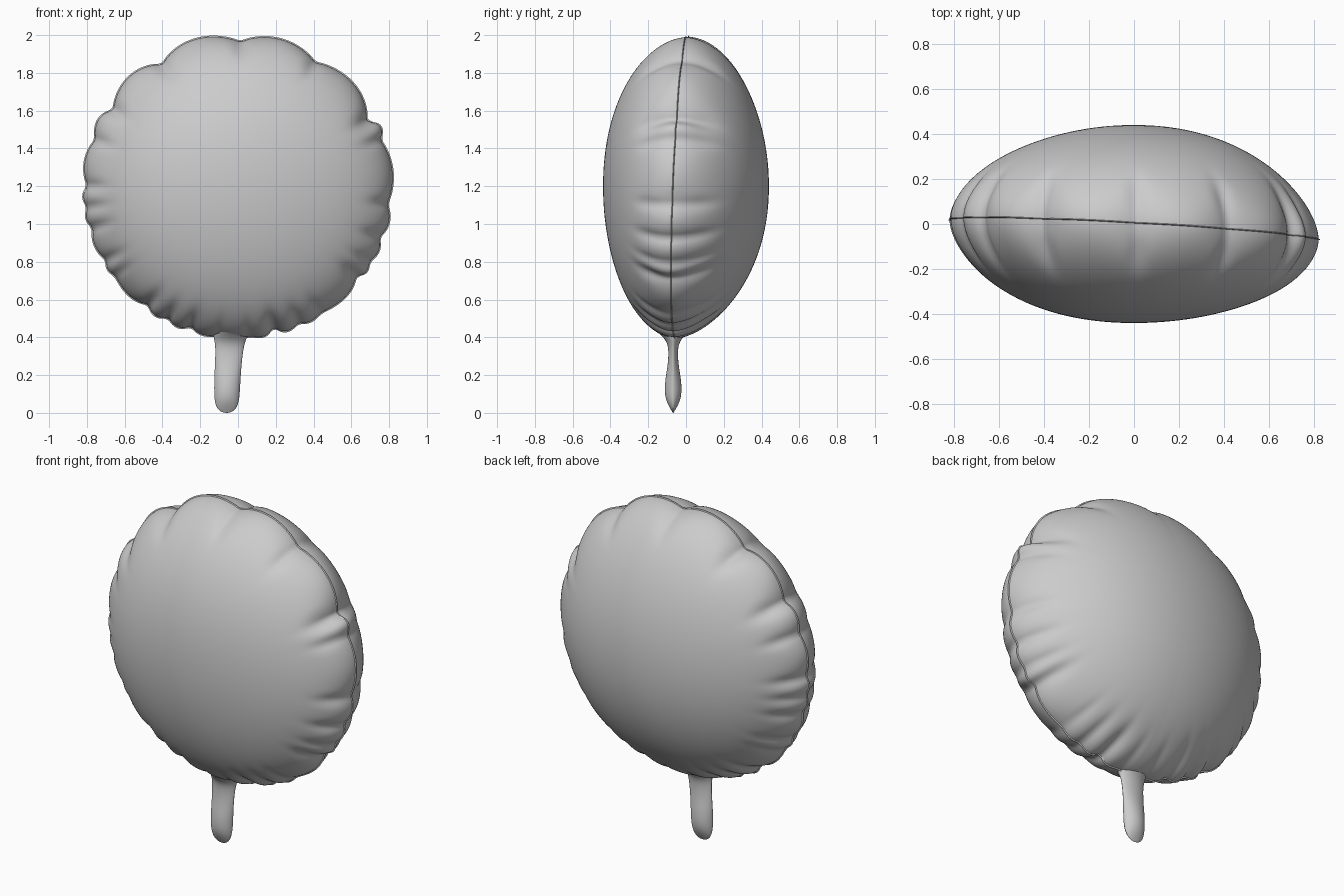
import bpy, bmesh, math
from math import sin, cos, pi, exp, radians

if "Cube" in bpy.data.objects:
    bpy.data.objects.remove(bpy.data.objects["Cube"])

CZ = 1.2
# Pinches around the seam: (angle in degrees, notch depth)
NOTCHES = [(-172, .02), (-164, .025), (-150.5, .025), (-144, .015), (-127, .035), (-118, .03),
           (-108.5, .035), (-97, .01), (-86, .01), (-76, .05), (-66, .025), (-57, .015),
           (-37, .04), (-30, .02), (-20, .03), (-7, .03), (18, .03),
           (26.5, .065), (58, .045), (89, .045), (122, .06), (148.6, .05), (162, .03), (180, .03)]


def smooth_object(name, bm, angle):
    bmesh.ops.recalc_face_normals(bm, faces=bm.faces)
    me = bpy.data.meshes.new(name)
    bm.to_mesh(me)
    bm.free()
    ob = bpy.data.objects.new(name, me)
    bpy.context.collection.objects.link(ob)
    bpy.ops.object.select_all(action='DESELECT')
    ob.select_set(True)
    bpy.context.view_layer.objects.active = ob
    bpy.ops.object.shade_smooth_by_angle(angle=radians(angle))
    return ob


def bridge(bm, a, b):
    n = len(a)
    for i in range(n):
        bm.faces.new((a[i], a[(i + 1) % n], b[(i + 1) % n], b[i]))


def scallop(deg):
    """Notch inset at this angle, falling to zero mid-lobe."""
    for i, (a1, d1) in enumerate(NOTCHES):
        a0, d0 = NOTCHES[i - 1]
        if i == 0:
            a0 -= 360
        if a0 <= deg <= a1:
            t = (deg - a0) / (a1 - a0)
            d = d0 * (1 - t) + d1 * t
            return d * (1 - sin(pi * t) ** 0.75)
    return 0


def furrow(deg):
    """Strength of the radial creases at this angle."""
    total = 0
    for a, d in NOTCHES:
        diff = (deg - a + 180) % 360 - 180
        total += (0.1 + d * 14) * exp(-(diff / (1.6 + 35 * d)) ** 2)
    return min(total, 1.1)


def seam_y(x, z):
    return -0.055 * x + 0.04 * (z - CZ) - 0.025


# Balloon body: two puffed panels welded at a thin scalloped seam lip
N, M = 540, 44
angles = [-180 + 360 * i / N for i in range(N)]
inset = [scallop(a) for a in angles]
inset = [(inset[i - 2] + inset[i - 1] + inset[i] + inset[(i + 1) % N] + inset[(i + 2) % N]) / 5
         for i in range(N)]
crease = [furrow(a) for a in angles]
base = [0.812 + 0.016 * abs(cos(radians(a))) for a in angles]
bm = bmesh.new()
lip = []
for a, d, b in zip(angles, inset, base):
    r = b - d
    x, z = r * cos(radians(a)), CZ + r * sin(radians(a))
    lip.append(bm.verts.new((x, seam_y(x, z), z)))
for side in (-1, 1):
    prev = lip
    for j in range(M, 0, -1):
        s = sin(pi / 2 * j / M)
        ring = []
        for a, d, b, c in zip(angles, inset, base, crease):
            r = s * (b - 0.007 - d * s ** 12)
            x, z = r * cos(radians(a)), CZ + r * sin(radians(a))
            h = 0.003 + 0.436 * max(0, 1 - s ** 2.05) ** 0.58
            h *= 1 - 0.3 * c * exp(-((s - 0.98) / 0.09) ** 2)
            ring.append(bm.verts.new((x, seam_y(x, z) * s * s + side * h, z)))
        bridge(bm, prev, ring)
        prev = ring
    tip = bm.verts.new((0, side * 0.439, CZ))
    for i in range(N):
        bm.faces.new((prev[i], prev[(i + 1) % N], tip))
smooth_object("balloon_body", bm, 60)

# Filling neck: flattened tube, rows are (z, centre x, half width, half depth)
ROWS = [(0.0, -.06, .012, .002), (.008, -.06, .035, .006), (.03, -.06, .056, .02), (.07, -.059, .066, .04),
        (.12, -.058, .069, .046), (.18, -.056, .07, .042), (.25, -.052, .071, .029),
        (.32, -.047, .073, .024), (.37, -.043, .079, .03), (.41, -.04, .093, .06),
        (.46, -.036, .09, .12), (.52, -.03, .06, .15)]
bm = bmesh.new()
prev = None
K = 24
for z, cx, w, t in ROWS:
    ring = []
    for k in range(K):
        p = 2 * pi * k / K
        ring.append(bm.verts.new((cx + w * cos(p), -.068 + t * sin(p) * abs(sin(p)) ** .25, z)))
    if prev:
        bridge(bm, prev, ring)
    else:
        bm.faces.new(ring)
    prev = ring
bm.faces.new(prev)
neck = smooth_object("filling_neck", bm, 80)
mod = neck.modifiers.new("smooth", 'SUBSURF')
mod.levels = mod.render_levels = 2
